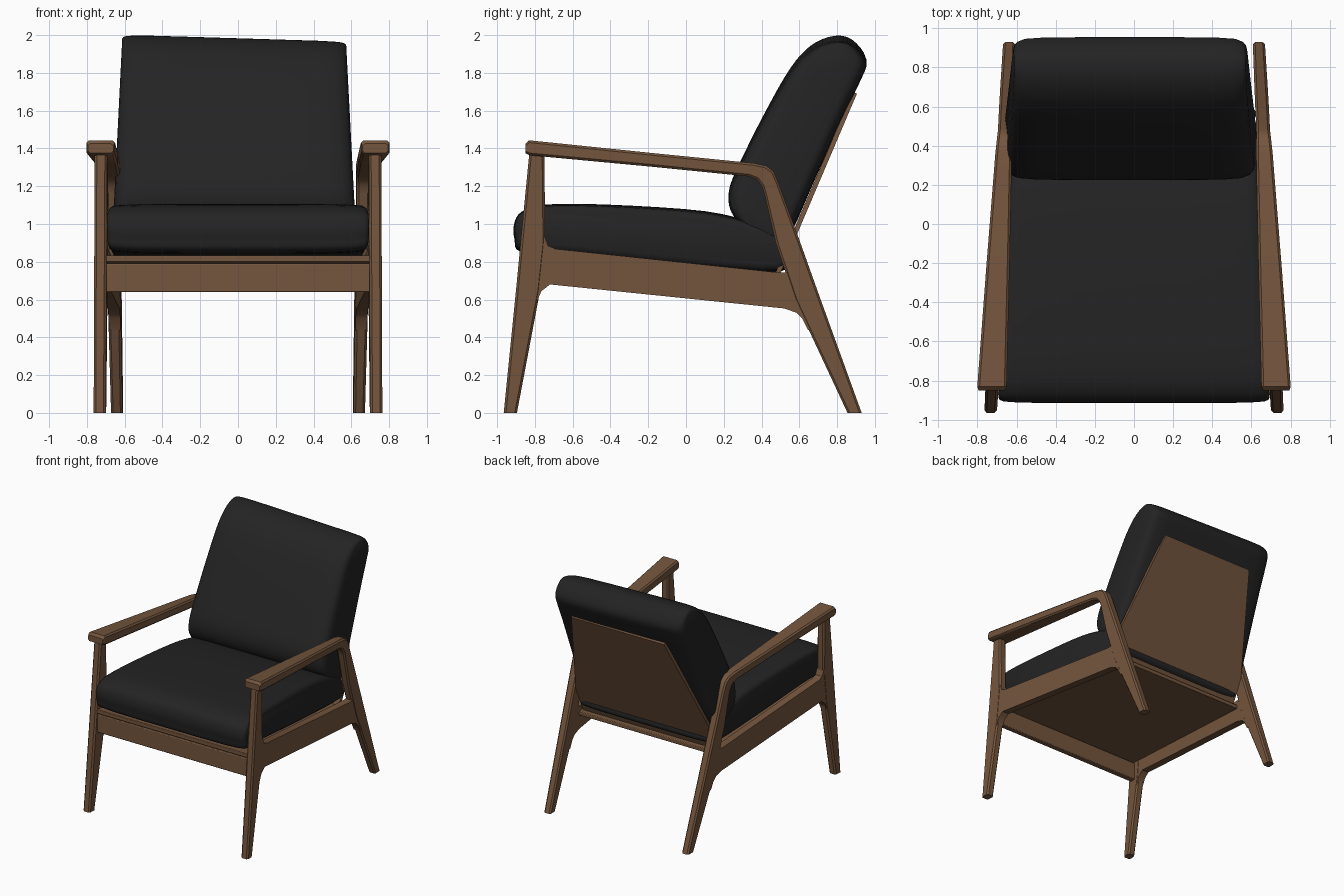
import bpy, bmesh, math
from mathutils import Vector

if "Cube" in bpy.data.objects:
    bpy.data.objects.remove(bpy.data.objects["Cube"])


def material(name, rgb):
    m = bpy.data.materials.new(name)
    m.diffuse_color = (*rgb, 1)
    m.use_nodes = True
    m.node_tree.nodes["Principled BSDF"].inputs["Base Color"].default_value = m.diffuse_color
    return m


WOOD = material("walnut wood", (0.175, 0.092, 0.047))
FABRIC = material("black fabric", (0.017, 0.017, 0.017))


def frame_x(y):
    """Centre line of the side frame, which tapers in towards the back."""
    return 0.731 - 0.05 * (y + 0.93)


def finish(name, verts, faces, mat, angle=30, mirror=False, bevel=0):
    me = bpy.data.meshes.new(name)
    me.from_pydata(verts, [], faces)
    bm = bmesh.new()
    bm.from_mesh(me)
    bmesh.ops.recalc_face_normals(bm, faces=bm.faces)
    bm.to_mesh(me)
    bm.free()
    ob = bpy.data.objects.new(name, me)
    bpy.context.collection.objects.link(ob)
    me.materials.append(mat)
    if bevel:
        b = ob.modifiers.new("bevel", 'BEVEL')
        b.width, b.segments, b.limit_method = bevel, 2, 'ANGLE'
    if mirror:
        ob.modifiers.new("mirror", 'MIRROR').use_mirror_merge = False
    bpy.ops.object.select_all(action='DESELECT')
    ob.select_set(True)
    bpy.context.view_layer.objects.active = ob
    bpy.ops.object.shade_smooth_by_angle(angle=math.radians(angle))
    return ob


def bridge(rings):
    """Verts and faces of closed rings joined in a row, capped at both ends."""
    n = len(rings[0])
    verts = [v for r in rings for v in r]
    faces = [(i * n + j, i * n + (j + 1) % n, (i + 1) * n + (j + 1) % n, (i + 1) * n + j)
             for i in range(len(rings) - 1) for j in range(n)]
    faces += [tuple(range(n)), tuple(range(len(verts) - n, len(verts)))]
    return verts, faces


def bar(name, stations):
    """Chamfered bar; a station is outer (y, z), inner (y, z), width."""
    rings = []
    for oy, oz, iy, iz, w in stations:
        depth = math.hypot(iy - oy, iz - oz)
        h, c = w / 2, 0.012
        t = c / depth
        ring = []
        for s, f in ((-h + c, 0), (h - c, 0), (h, t), (h, 1 - t),
                     (h - c, 1), (-h + c, 1), (-h, 1 - t), (-h, t)):
            y, z = oy + (iy - oy) * f, oz + (iz - oz) * f
            ring.append((frame_x(y) + s, y, z))
        rings.append(ring)
    return finish(name, *bridge(rings), WOOD, 40, mirror=True)


# Armrest flowing round the corner into the rear leg
bar("armrest_and_rear_leg", [
    (-0.85, 1.425, -0.85, 1.375, 0.135), (-0.83, 1.443, -0.83, 1.364, 0.15),
    (-0.2, 1.378, -0.2, 1.305, 0.118), (0.36, 1.322, 0.33, 1.252, 0.085),
    (0.425, 1.308, 0.375, 1.235, 0.078), (0.462, 1.28, 0.402, 1.2, 0.073),
    (0.485, 1.23, 0.415, 1.16, 0.07), (0.595, 0.93, 0.475, 0.90, 0.07),
    (0.713, 0.60, 0.575, 0.60, 0.068), (0.93, 0, 0.855, 0, 0.062)])

# Front leg
bar("front_leg", [
    (-0.965, 0, -0.895, 0, 0.064), (-0.90, 0.65, -0.772, 0.65, 0.066),
    (-0.876, 0.9, -0.745, 0.9, 0.066), (-0.829, 1.38, -0.75, 1.38, 0.066)])

# Side rail with rounded joints into both legs
rail = [(-0.81, 0.55), (-0.785, 0.6), (-0.765, 0.645), (-0.72, 0.68), (0.52, 0.553),
        (0.585, 0.53), (0.615, 0.50), (0.645, 0.44), (0.68, 0.44), (0.60, 0.75),
        (0.50, 0.742), (-0.69, 0.868), (-0.73, 0.885), (-0.747, 0.93), (-0.80, 0.96)]
finish("side_rail", *bridge([[(frame_x(y) + s, y, z) for y, z in rail]
                             for s in (-0.031, 0.031)]), WOOD, mirror=True)

# Front rail
rail_ring = [(-0.87, 0.64), (-0.82, 0.64), (-0.82, 0.79), (-0.87, 0.79)]
finish("front_rail", *bridge([[(x, y, z) for y, z in rail_ring] for x in (-0.7, 0.7)]),
       WOOD, bevel=0.006)

# Sloping seat panel
ends = [(-0.875, 0.80), (0.52, 0.668)]
finish("seat_panel", *bridge([[(s * (frame_x(y) - 0.028), y, z + dz)
                               for s, dz in ((-1, 0), (1, 0), (1, 0.034), (-1, 0.034))]
                              for y, z in ends]), WOOD, bevel=0.005)

# Tapered back panel
back = [(-0.615, 0.69), (0.615, 0.69), (0.62, 0.92), (0.43, 1.69), (-0.43, 1.69), (-0.62, 0.92)]
finish("back_panel", *bridge([[(x, 0.905 + 0.426 * (z - 1.69) - d * 0.92, z + d * 0.39)
                               for x, z in back] for d in (0, 0.025)]), WOOD)


def smooth_loop(pts, steps=4):
    """Closed Catmull-Rom curve through the points."""
    p = [Vector(q) for q in pts]
    n, out = len(p), []
    for i in range(n):
        a, b, c, d = p[i - 1], p[i], p[(i + 1) % n], p[(i + 2) % n]
        for k in range(steps):
            t = k / steps
            out.append(0.5 * (2 * b + (c - a) * t + (2 * a - 5 * b + 4 * c - d) * t * t
                              + (3 * b - a - 3 * c + d) * t ** 3))
    return out


def cushion(name, profile, centre, along, place, end):
    """Side profile run across the width, thinner towards its ends."""
    c, d = Vector(centre), Vector(along).normalized()
    n = Vector((d.y, -d.x))
    half = [(1, end, 0.965), (0.99, end + 0.14, 0.98), (0.965, end + 0.24, 0.99),
            (0.9, 0.95, 0.996), (0.75, 0.985, 1), (0.4, 1, 1)]
    stations = [(-u, k, l) for u, k, l in half] + [(0, 1, 1)] + half[::-1]
    loop = smooth_loop(profile)
    rings = []
    for u, k, l in stations:
        ring = []
        for p in loop:
            r = p - c
            q = c + d * r.dot(d) * l + n * r.dot(n) * k
            ring.append(place(u, q.x, q.y))
        rings.append(ring)
    finish(name, *bridge(rings), FABRIC, 60)


# Seat cushion, following the taper of the frame
cushion("seat_cushion",
        [(-0.87, 0.852), (-0.908, 0.92), (-0.91, 1.0), (-0.87, 1.065), (-0.74, 1.103),
         (-0.4, 1.102), (0.1, 1.068), (0.38, 1.0), (0.49, 0.94), (0.515, 0.84),
         (0.49, 0.745), (0.0, 0.775), (-0.6, 0.835)],
        (-0.2, 0.95), (0.994, -0.1),
        lambda u, y, z: (u * (frame_x(y) - 0.036), y, z), 0.68)


# Back cushion, slumping a little to one side
def slump(u, y, z):
    t = (z - 1.1) / 0.9
    return (u * (0.637 - 0.045 * t) - 0.02, y, z - 0.018 * (u + 1) * max(t, 0))


cushion("back_cushion",
        [(0.228, 1.1), (0.235, 1.21), (0.31, 1.38), (0.42, 1.6), (0.55, 1.83),
         (0.66, 1.95), (0.78, 2.0), (0.88, 1.98), (0.955, 1.88), (0.92, 1.77),
         (0.84, 1.6), (0.70, 1.28), (0.56, 0.96), (0.49, 0.91), (0.36, 0.95), (0.27, 1.02)],
        (0.6, 1.48), (0.39, 0.92), slump, 0.62)
